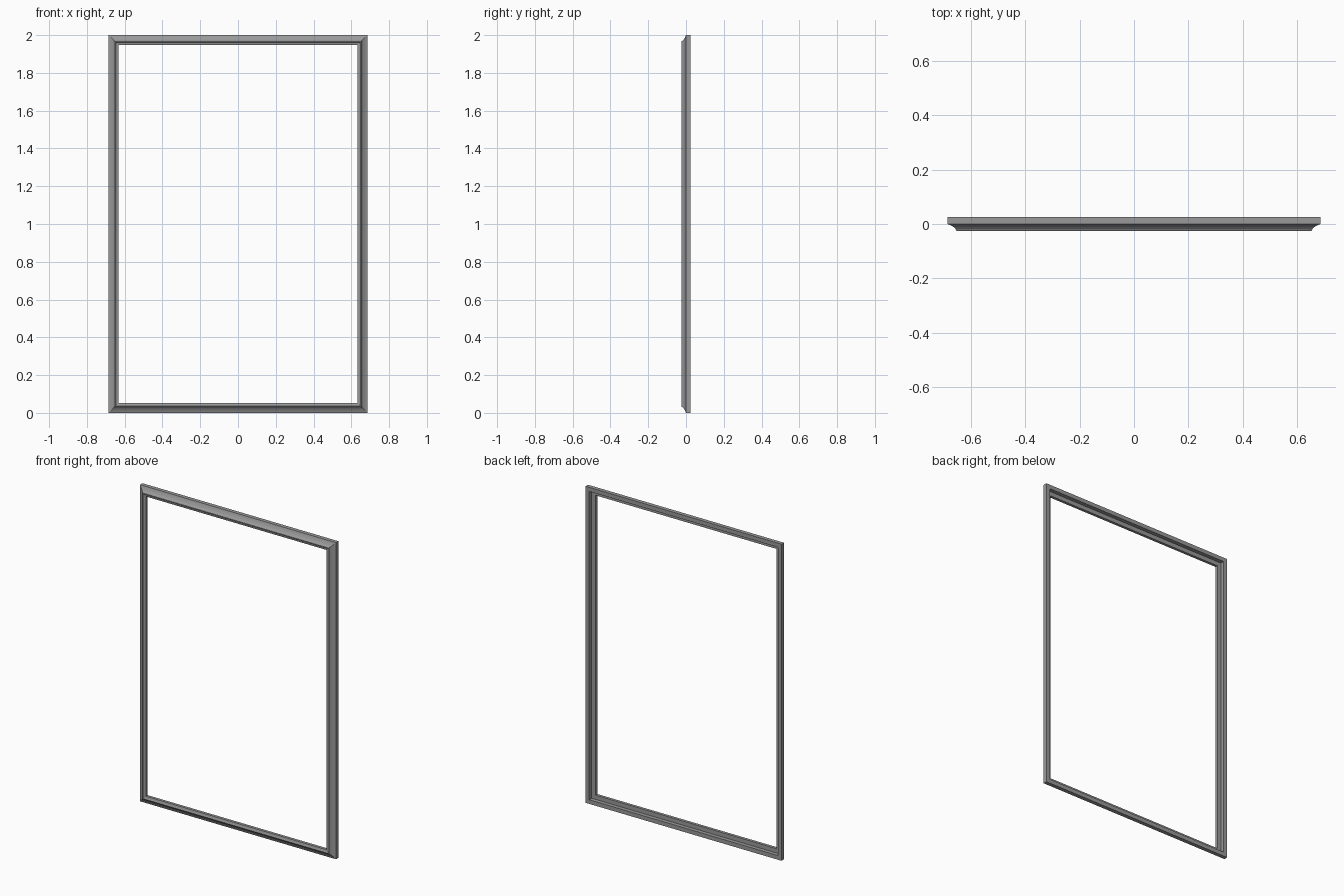
import bpy
import bmesh

cube = bpy.data.objects.get("Cube")
if cube:
    bpy.data.objects.remove(cube, do_unlink=True)

HALF_W, HALF_H = 0.685, 1.0

# Moulding section: (inset from the outer edge, depth y)
SECTION = [
    (0.0, 0.025),      # back outer edge
    (0.0, 0.0),        # outer side
    (0.012, -0.005),   # hollow cove
    (0.022, -0.011),
    (0.029, -0.018),
    (0.033, -0.025),   # front ridge
    (0.037, -0.025),
    (0.041, -0.021),   # inner lip
    (0.053, -0.018),
    (0.053, 0.0),      # sight edge
    (0.026, 0.0),      # rebate at the back
    (0.026, 0.025),
]
CORNERS = [(-1, -1), (1, -1), (1, 1), (-1, 1)]

# Plain grey finish
grey = bpy.data.materials.new("grey_finish")
grey.use_nodes = True
color = (0.32, 0.32, 0.32, 1.0)
grey.diffuse_color = color
grey.node_tree.nodes["Principled BSDF"].inputs["Base Color"].default_value = color

# Sweep the section round four mitred corners
bm = bmesh.new()
rings = [
    [bm.verts.new((sx * (HALF_W - d), y, HALF_H + sz * (HALF_H - d))) for d, y in SECTION]
    for sx, sz in CORNERS
]
n = len(SECTION)
for i, ring in enumerate(rings):
    following = rings[(i + 1) % len(rings)]
    for j in range(n):
        k = (j + 1) % n
        bm.faces.new((ring[j], ring[k], following[k], following[j]))
bmesh.ops.recalc_face_normals(bm, faces=bm.faces)

mesh = bpy.data.meshes.new("picture_frame")
bm.to_mesh(mesh)
bm.free()
mesh.materials.append(grey)
frame = bpy.data.objects.new("picture_frame", mesh)
bpy.context.collection.objects.link(frame)
